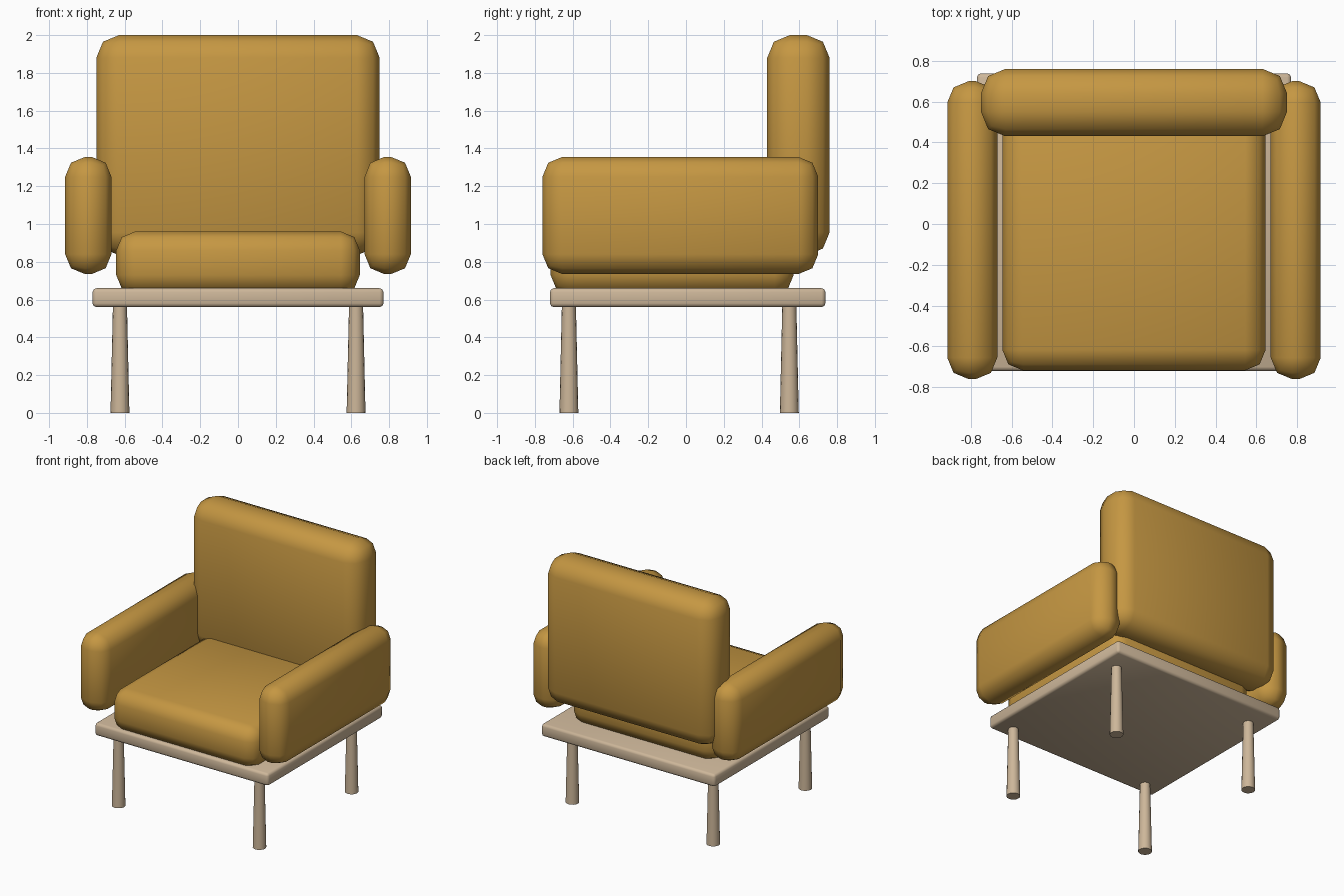
import bpy, bmesh
from mathutils import Vector, Matrix

if "Cube" in bpy.data.objects:
    bpy.data.objects.remove(bpy.data.objects["Cube"])


def material(name, rgb):
    m = bpy.data.materials.new(name)
    m.diffuse_color = (*rgb, 1)
    m.use_nodes = True
    m.node_tree.nodes["Principled BSDF"].inputs["Base Color"].default_value = m.diffuse_color
    return m


fabric = material("mustard fabric", (0.56, 0.31, 0.055))
wood = material("pale wood", (0.61, 0.47, 0.32))


def finish(bm, name, mat):
    for f in bm.faces:
        f.smooth = True
    me = bpy.data.meshes.new(name)
    bm.to_mesh(me)
    bm.free()
    me.materials.append(mat)
    ob = bpy.data.objects.new(name, me)
    bpy.context.collection.objects.link(ob)
    return ob


def rounded_box(name, lo, hi, bevel, mat, segments=2):
    lo, hi = Vector(lo), Vector(hi)
    size = hi - lo
    bm = bmesh.new()
    bmesh.ops.create_cube(
        bm, size=1,
        matrix=Matrix.Translation((lo + hi) / 2) @ Matrix.Diagonal((*size, 1)))
    bmesh.ops.bevel(bm, geom=bm.edges[:], offset=bevel, segments=segments,
                    profile=0.5, affect='EDGES', clamp_overlap=True)
    return finish(bm, name, mat)


def leg(name, x, y):
    # Slightly wider at the foot than at the top
    bm = bmesh.new()
    bmesh.ops.create_cone(bm, cap_ends=True, segments=16, radius1=0.05,
                          radius2=0.037, depth=0.58,
                          matrix=Matrix.Translation((x, y, 0.29)))
    for e in bm.edges:
        if any(len(f.verts) > 4 for f in e.link_faces):
            e.smooth = False
    return finish(bm, name, wood)


# Cushions
rounded_box("seat", (-0.645, -0.717, 0.63), (0.645, 0.57, 0.96), 0.1, fabric)
rounded_box("backrest", (-0.75, 0.43, 0.835), (0.75, 0.76, 2.0), 0.12, fabric)
for side, s in (("left", -1), ("right", 1)):
    xs = sorted((s * 0.67, s * 0.915))
    rounded_box(side + "_armrest", (xs[0], -0.76, 0.735), (xs[1], 0.70, 1.355), 0.105, fabric)

# Wooden base and legs
rounded_box("base_board", (-0.77, -0.72, 0.56), (0.77, 0.738, 0.66), 0.02, wood)
for side, s in (("left", -1), ("right", 1)):
    leg("front_%s_leg" % side, s * 0.625, -0.62)
    leg("back_%s_leg" % side, s * 0.625, 0.547)
